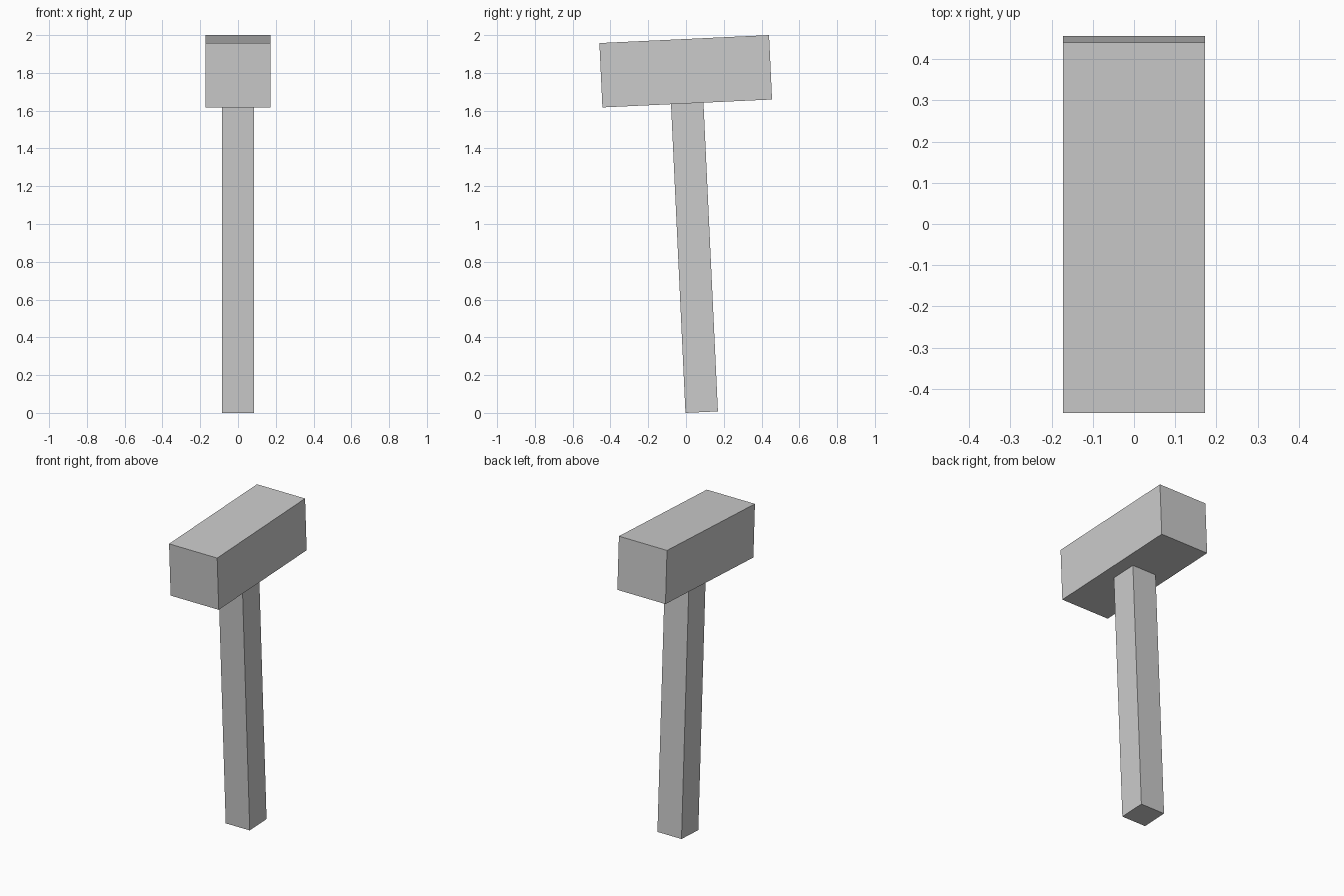
import bpy
from math import radians
from mathutils import Matrix, Vector

if "Cube" in bpy.data.objects:
    bpy.data.objects.remove(bpy.data.objects["Cube"])

# The whole hammer leans slightly about the x axis
TILT = radians(2.68)
BASE = Vector((0, 0.083, 0.004))  # centre of the handle's bottom face
LEAN = Matrix.Translation(BASE) @ Matrix.Rotation(TILT, 4, 'X')


def box(name, size, bottom):
    """Box of the given size whose underside sits at a distance along the handle."""
    bpy.ops.mesh.primitive_cube_add(size=1)
    ob = bpy.context.object
    ob.name = name
    ob.data.transform(Matrix.Translation((0, 0, bottom + size[2] / 2))
                      @ Matrix.Diagonal((*size, 1)))
    ob.data.transform(LEAN)
    return ob


# Square handle, seated just inside the head
box("handle", (0.172, 0.172, 1.64), 0)

# Rectangular head across the top
box("head", (0.344, 0.899, 0.341), 1.636)
